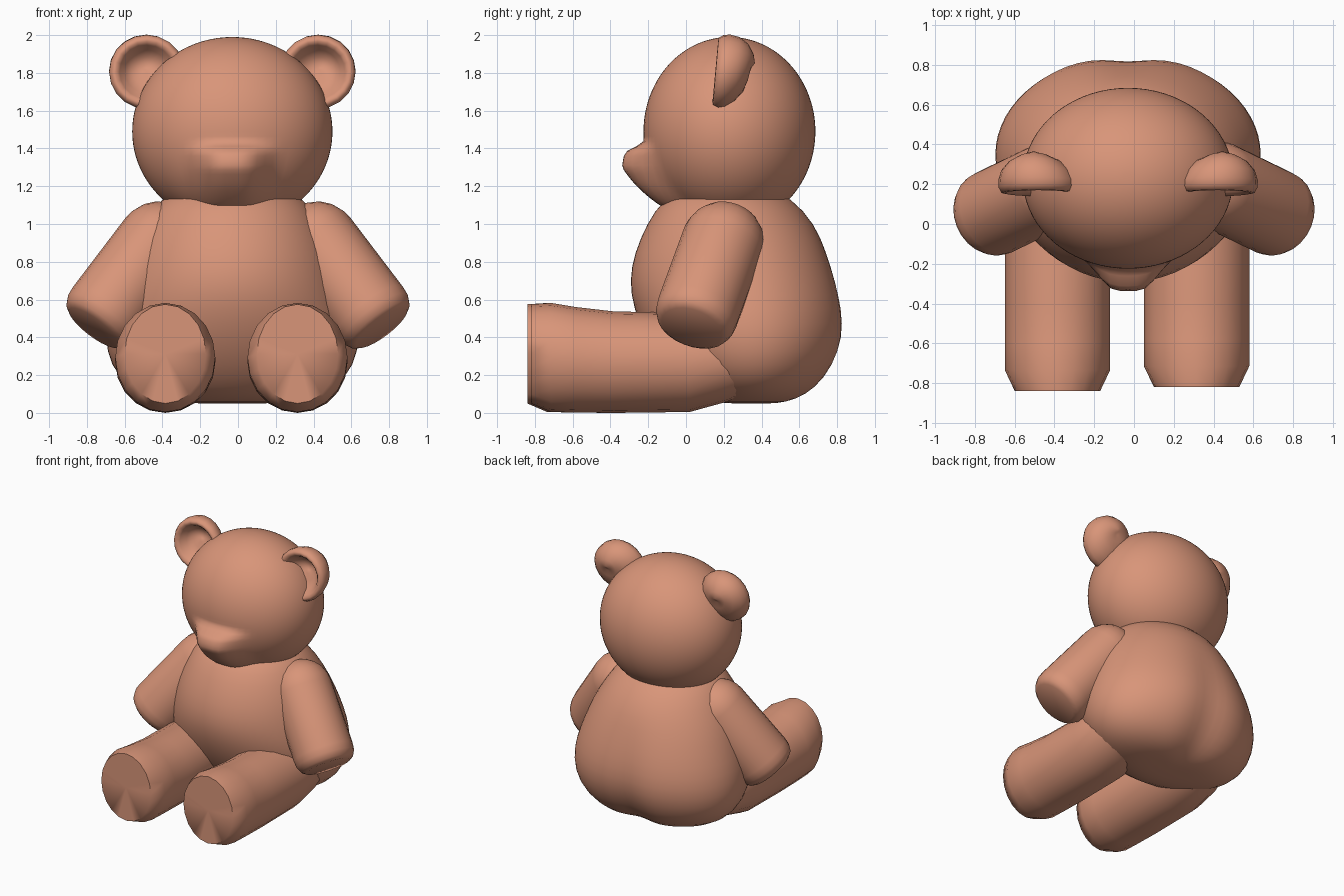
import bpy, math
from math import cos, sin, pi
from mathutils import Vector

if "Cube" in bpy.data.objects:
    bpy.data.objects.remove(bpy.data.objects["Cube"])

CX = -0.03  # the figure's own midline sits slightly left

mat = bpy.data.materials.new("plush")
mat.diffuse_color = (0.69, 0.30, 0.19, 1)
mat.use_nodes = True
mat.node_tree.nodes["Principled BSDF"].inputs["Base Color"].default_value = mat.diffuse_color


def loft(name, rings, subsurf=0):
    """Skin a list of equal-length closed rings and cap both ends."""
    n = len(rings[0])
    verts = [p for r in rings for p in r]
    faces = [(a * n + i, a * n + (i + 1) % n, (a + 1) * n + (i + 1) % n, (a + 1) * n + i)
             for a in range(len(rings) - 1) for i in range(n)]
    for start, order in ((0, -1), (len(rings) - 1, 1)):
        base = start * n
        verts.append(tuple(sum(c) / n for c in zip(*rings[start])))
        k = len(verts) - 1
        for i in range(n):
            faces.append((base + i, base + (i + 1) % n, k)[::order])
    me = bpy.data.meshes.new(name)
    me.from_pydata(verts, [], faces)
    return finish(name, me, subsurf)


def finish(name, me, subsurf=0):
    import bmesh
    bm = bmesh.new()
    bm.from_mesh(me)
    bmesh.ops.recalc_face_normals(bm, faces=bm.faces)
    bm.to_mesh(me)
    bm.free()
    ob = bpy.data.objects.new(name, me)
    bpy.context.collection.objects.link(ob)
    me.materials.append(mat)
    if subsurf:
        m = ob.modifiers.new("smooth", 'SUBSURF')
        m.levels = m.render_levels = subsurf
    bpy.ops.object.select_all(action='DESELECT')
    ob.select_set(True)
    bpy.context.view_layer.objects.active = ob
    bpy.ops.object.shade_smooth_by_angle(angle=math.radians(65))
    return ob


def angles(n):
    return [2 * pi * i / n for i in range(n)]


def lerp_table(table, v):
    for (a, fa), (b, fb) in zip(table, table[1:]):
        if a <= v <= b:
            t = (v - a) / (b - a)
            return fa + (fb - fa) * t
    return 0.0


# Body: stacked cross-sections (z, half width, front y, back y, y of widest point)
sections = [(0.05, 0.25, 0.20, 0.53, 0.37), (0.07, 0.40, 0.08, 0.62, 0.36),
            (0.13, 0.55, -0.02, 0.72, 0.36), (0.25, 0.65, -0.13, 0.81, 0.36),
            (0.40, 0.68, -0.22, 0.86, 0.35), (0.55, 0.66, -0.28, 0.85, 0.34),
            (0.70, 0.61, -0.305, 0.81, 0.32), (0.85, 0.56, -0.275, 0.755, 0.28),
            (1.00, 0.48, -0.21, 0.685, 0.24), (1.14, 0.385, -0.12, 0.56, 0.22),
            (1.20, 0.22, 0.02, 0.42, 0.22)]
rings = []
for z, hx, yf, yb, yc in sections:
    ring = []
    for a in angles(32):
        x, s = hx * cos(a), sin(a)
        y = yc + s * ((yb - yc) if s > 0 else (yc - yf))
        if s > 0:  # shallow seat groove down the back
            y -= 0.05 * max(0, 1 - z) * math.exp(-(x / 0.12) ** 2) * s * 1.6
        ring.append((CX + x, y, z))
    rings.append(ring)
loft("body", rings, 1)

# Head: ellipsoid pushed forward into a snout
snout = [(0.98, 0), (1.1, 0.085), (1.2, 0.12), (1.3, 0.148), (1.38, 0.11), (1.41, 0.045), (1.44, 0)]
rings = []
for j in range(1, 60):
    t = pi * j / 60
    z = 1.49 - 0.50 * cos(t)
    ring = []
    for a in angles(72):
        x, y = 0.53 * sin(t) * cos(a), 0.23 + 0.455 * sin(t) * sin(a)
        if sin(a) < 0:
            u = min(1, max(0, (0.26 - abs(x)) / 0.20))
            y -= lerp_table(snout, z) * u * u * (3 - 2 * u)
        ring.append((CX + x, y, z))
    rings.append(ring)
loft("head", rings)

# Ear profile: (radius, y), from the dished front over the rim to the back
ear = [(0.02, 0.265), (0.07, 0.255), (0.115, 0.22), (0.145, 0.175), (0.165, 0.155), (0.185, 0.158),
       (0.2, 0.185), (0.198, 0.22), (0.175, 0.27), (0.13, 0.315), (0.07, 0.343), (0.02, 0.35)]
# Leg stations: (y, half width, bottom z, top z)
leg = [(-0.84, 0.215, 0.05, 0.575), (-0.735, 0.265, 0.005, 0.582), (-0.60, 0.265, 0.002, 0.56),
       (-0.40, 0.265, 0.0, 0.537), (0.0, 0.265, 0.005, 0.53), (0.2, 0.25, 0.06, 0.50),
       (0.35, 0.20, 0.13, 0.42)]
# Arm profile: (radius, distance from shoulder centre as fraction/offset)
arm_r = 0.22

for side, tag in ((-1, "left"), (1, "right")):
    # Ears
    rings = []
    for r, y in ear:
        shift = max(0, y - 0.2) * 0.3
        rings.append([(CX + side * (0.452 + shift * 0.5 + r * cos(a)),
                       y + 0.015 * sin(a), 1.805 + shift * 0.6 + r * 0.98 * sin(a)) for a in angles(20)])
    loft(tag + "_ear", rings)

    # Legs
    dy = 0.0 if side < 0 else 0.02
    rings = [[(CX - 0.005 + side * 0.35 + hx * cos(a), y + dy,
               (lo + hi) / 2 + (hi - lo) / 2 * sin(a)) for a in angles(20)]
             for y, hx, lo, hi in leg]
    loft(tag + "_leg", rings)

    # Arms: round shoulder, straight sleeve, blunt hand
    top = Vector((side * 0.42, 0.195, 0.90))
    end = Vector((side * 0.762, 0.03, 0.45))
    axis = (end - top).normalized()
    u = axis.cross(Vector((0, 1, 0))).normalized()
    v = axis.cross(u)
    length = (end - top).length
    prof = [(arm_r * sin(t), -arm_r * cos(t)) for t in (0.15, 0.45, 0.75, 1.05, 1.35, pi / 2)]
    prof += [(arm_r, length - 0.11), (0.215, length - 0.06), (0.195, length - 0.02), (0.165, length)]
    loft(tag + "_arm", [[tuple(top + axis * d + (u * cos(a) + v * sin(a)) * r) for a in angles(24)]
                        for r, d in prof])
